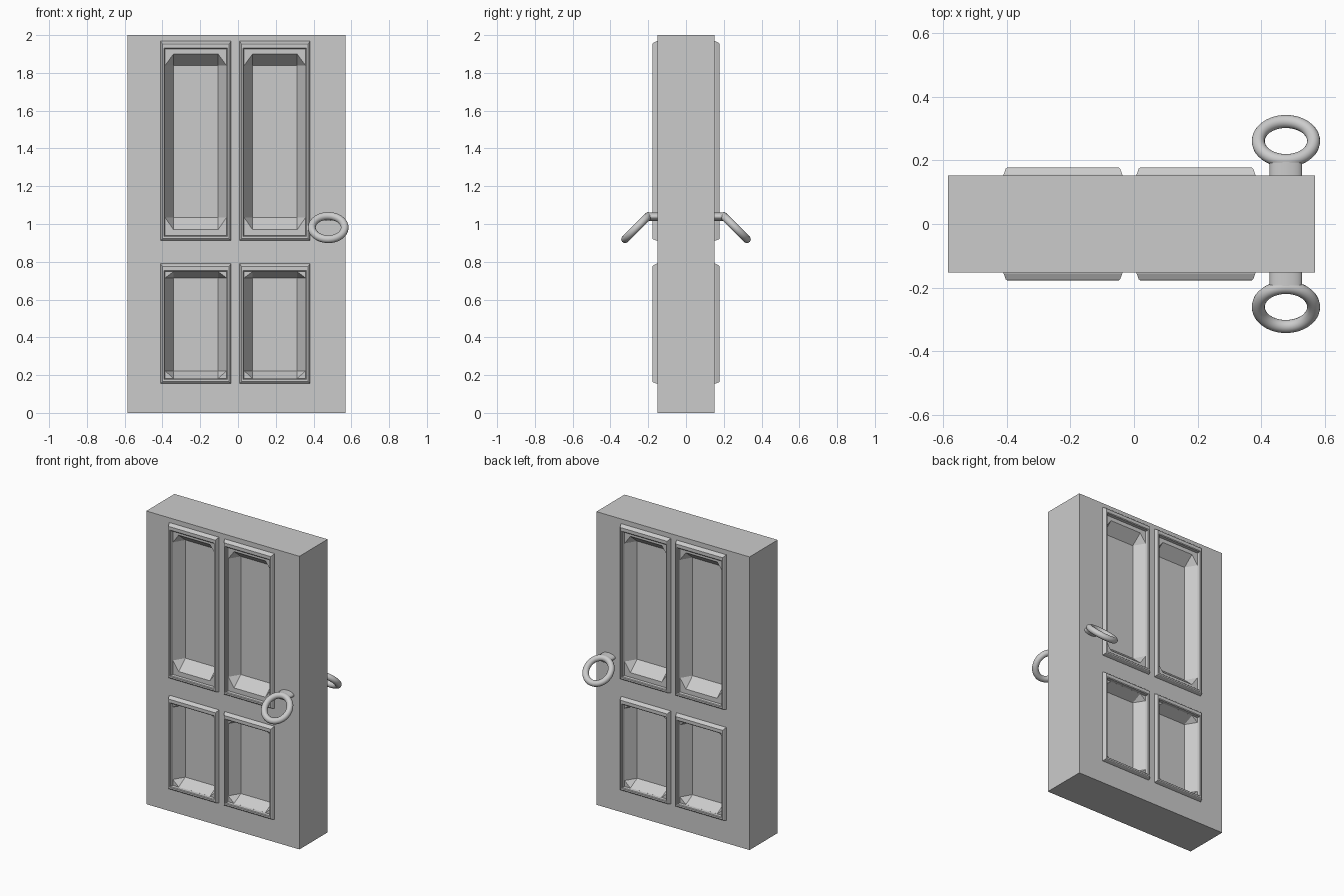
import bpy, bmesh, math

if "Cube" in bpy.data.objects:
    bpy.data.objects.remove(bpy.data.objects["Cube"])

FACE = 0.152            # half thickness of the slab
FLOOR = 0.08            # recessed panel plane
TRIM = 0.177            # outer plane of the raised trim
PANEL_X = (-0.2235, 0.195)
# trim bottom/top, recess rim bottom/top, recess floor bottom/top
ROWS = ((0.912, 1.968, 0.97, 1.90, 1.034, 1.84),
        (0.155, 0.79, 0.182, 0.748, 0.222, 0.715))
HW_TRIM, HW_RIM, HW_FLOOR = 0.187, 0.162, 0.118


def add_object(name, bm):
    bmesh.ops.recalc_face_normals(bm, faces=bm.faces[:])
    me = bpy.data.meshes.new(name)
    bm.to_mesh(me)
    bm.free()
    ob = bpy.data.objects.new(name, me)
    bpy.context.collection.objects.link(ob)
    return ob


def trim_frame(name, cx, z0, z1, s):
    # closed rectangular loft: (side inset, bottom inset, top inset, y)
    profile = ((0, 0, 0, FACE - 0.005), (0, 0, 0, FACE + 0.003),
               (0.007, 0.007, 0.01, TRIM - 0.003), (0.011, 0.011, 0.014, TRIM),
               (0.019, 0.022, 0.036, TRIM), (0.023, 0.026, 0.041, TRIM - 0.004),
               (0.025, 0.027, 0.042, FACE - 0.005))
    bm = bmesh.new()
    rings = []
    for ins, lo, hi, y in profile:
        hw = HW_TRIM - ins
        rings.append([bm.verts.new((cx + x, s * y, z)) for x, z in
                      ((-hw, z0 + lo), (hw, z0 + lo), (hw, z1 - hi), (-hw, z1 - hi))])
    for i, a in enumerate(rings):
        b = rings[(i + 1) % len(rings)]
        for j in range(4):
            k = (j + 1) % 4
            bm.faces.new((a[j], a[k], b[k], b[j]))
    return add_object(name, bm)


def recess_cutter(name, cx, rim, floor, s):
    # rectangle at the floor widening to a clipped-corner rim at the face
    bm = bmesh.new()
    for sx in (-1, 1):
        for zr, zf in zip(rim, floor):
            bm.verts.new((cx + sx * HW_FLOOR, s * FLOOR, zf))
            for y in (FACE, FACE + 0.05):
                bm.verts.new((cx + sx * HW_RIM, s * y, zf))
                bm.verts.new((cx + sx * HW_FLOOR, s * y, zr))
    bmesh.ops.convex_hull(bm, input=bm.verts[:])
    ob = add_object(name, bm)
    ob.hide_render = True
    return ob


# Door slab
bpy.ops.mesh.primitive_cube_add(size=1, location=(-0.008, 0, 1))
door = bpy.context.object
door.name = "door_slab"
door.scale = (1.156, 2 * FACE, 2)
bpy.ops.object.transform_apply(location=True, scale=True)

# Raised trim and recess for each panel, both sides
cutters = []
for s, side in ((-1, "front"), (1, "back")):
    for col, cx in zip(("left", "right"), PANEL_X):
        for row, (t0, t1, r0, r1, f0, f1) in zip(("upper", "lower"), ROWS):
            tag = f"{side}_{row}_{col}"
            trim_frame("trim_" + tag, cx, t0, t1, s)
            cut = recess_cutter("cutter_" + tag, cx, (r0, r1), (f0, f1), s)
            mod = door.modifiers.new(cut.name, 'BOOLEAN')
            mod.object = cut
            mod.operation = 'DIFFERENCE'
            mod.solver = 'EXACT'
            cutters.append(cut)

bpy.context.view_layer.objects.active = door
for mod in list(door.modifiers):
    bpy.ops.object.modifier_apply(modifier=mod.name)
for cut in cutters:
    bpy.data.objects.remove(cut)

# Ring handles on flattened stems
for s, side in ((-1, "front"), (1, "back")):
    bpy.ops.mesh.primitive_torus_add(
        location=(0.478, s * 0.261, 0.981), rotation=(-s * math.pi / 4, 0, 0),
        major_radius=0.087, minor_radius=0.0205, major_segments=48, minor_segments=16)
    bpy.context.object.name = side + "_ring_handle"
    bpy.ops.object.shade_smooth()

    bpy.ops.mesh.primitive_cylinder_add(
        vertices=32, radius=1, depth=1, location=(0.478, s * 0.175, 1.039),
        rotation=(math.pi / 2, 0, 0))
    stem = bpy.context.object
    stem.name = side + "_handle_stem"
    stem.scale = (0.051, 0.023, 0.06)
    bpy.ops.object.shade_smooth_by_angle(angle=math.radians(40))
